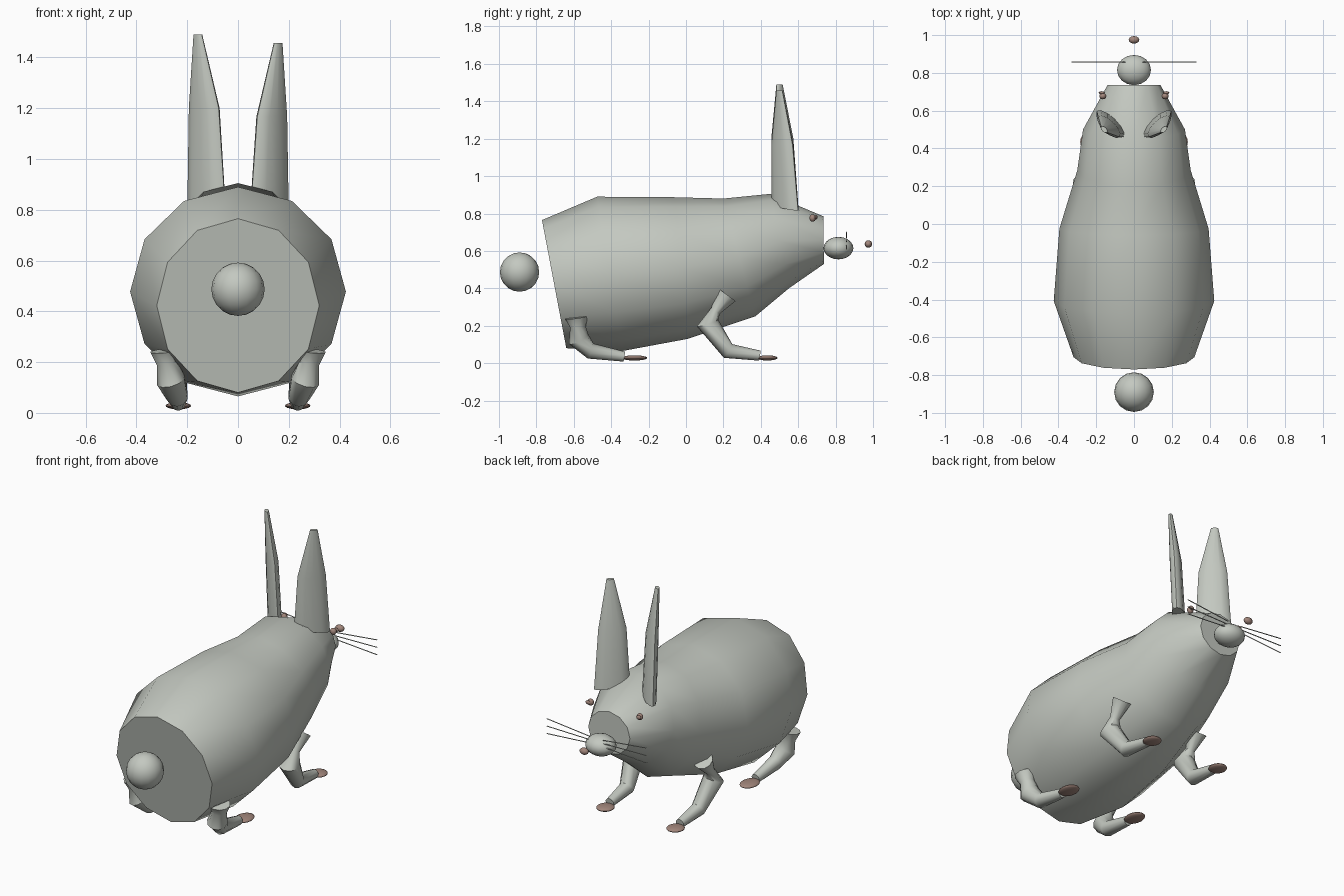
import bpy, bmesh, math
from mathutils import Vector

if "Cube" in bpy.data.objects:
    bpy.data.objects.remove(bpy.data.objects["Cube"], do_unlink=True)


def material(name, color):
    mat = bpy.data.materials.new(name)
    mat.use_nodes = True
    mat.diffuse_color = (*color, 1)
    mat.node_tree.nodes["Principled BSDF"].inputs["Base Color"].default_value = (*color, 1)
    return mat


FUR = material("pale grey fur", (0.55, 0.58, 0.53))
BROWN = material("muted brown", (0.36, 0.24, 0.20))


def finish(name, bm, mat, angle=40):
    bmesh.ops.recalc_face_normals(bm, faces=bm.faces)
    mesh = bpy.data.meshes.new(name)
    bm.to_mesh(mesh)
    bm.free()
    mesh.materials.append(mat)
    obj = bpy.data.objects.new(name, mesh)
    bpy.context.collection.objects.link(obj)
    bpy.ops.object.select_all(action="DESELECT")
    obj.select_set(True)
    bpy.context.view_layer.objects.active = obj
    bpy.ops.object.shade_smooth_by_angle(angle=math.radians(angle))
    return obj


def loft(name, rings, sides, mat):
    """Skin a closed tube over rings given as (centre, side vector, up vector)."""
    bm = bmesh.new()
    loops = []
    for c, u, v in rings:
        turns = [math.tau * i / sides for i in range(sides)]
        loops.append([bm.verts.new(c + u * math.sin(t) + v * math.cos(t)) for t in turns])
    for a, b in zip(loops, loops[1:]):
        for i in range(sides):
            j = (i + 1) % sides
            bm.faces.new((a[i], a[j], b[j], b[i]))
    bm.faces.new(loops[0])
    bm.faces.new(loops[-1])
    return finish(name, bm, mat)


def ball(name, centre, radii, mat, segments=16):
    bm = bmesh.new()
    bmesh.ops.create_uvsphere(bm, u_segments=segments, v_segments=segments // 2 + 2, radius=1)
    for v in bm.verts:
        v.co = Vector(centre) + v.co * Vector(radii)
    return finish(name, bm, mat)


def limb(name, points, mat, sides=10):
    """Tube through (x, y, z, radius) points bending in the side plane."""
    pts = [Vector(p[:3]) for p in points]
    rings = []
    for i, p in enumerate(pts):
        along = (pts[min(i + 1, len(pts) - 1)] - pts[max(i - 1, 0)]).normalized()
        up = along.cross(Vector((1, 0, 0))).normalized()
        side = up.cross(along)
        rings.append((p, side * points[i][3], up * points[i][3]))
    return loft(name, rings, sides, mat)


# Body: slanted rings given by top (y, z), bottom (y, z) and half width
body = [
    ((-0.77, 0.765), (-0.64, 0.08), 0.32),
    ((-0.475, 0.89), (-0.34, 0.065), 0.425),
    ((-0.06, 0.887), (0.01, 0.13), 0.395),
    ((0.2, 0.88), (0.37, 0.25), 0.30),
    ((0.45, 0.905), (0.55, 0.40), 0.27),
    ((0.735, 0.785), (0.737, 0.53), 0.14),
]
rings = []
for top, bottom, half in body:
    t, b = Vector((0, *top)), Vector((0, *bottom))
    rings.append(((t + b) / 2, Vector((half, 0, 0)), (t - b) / 2))
loft("body", rings, 12, FUR)

# Tail, snout and nose
ball("tail", (0, -0.89, 0.487), (0.105, 0.105, 0.105), FUR)
ball("snout", (0, 0.815, 0.615), (0.09, 0.08, 0.06), FUR)
ball("nose", (0, 0.975, 0.637), (0.028, 0.02, 0.02), BROWN, 12)

front_leg = [(0.27, 0.22, 0.365, 0.056), (0.27, 0.158, 0.28, 0.028),
             (0.265, 0.115, 0.215, 0.06), (0.24, 0.225, 0.065, 0.043),
             (0.235, 0.395, 0.04, 0.027)]
back_leg = [(0.285, -0.585, 0.245, 0.062), (0.28, -0.578, 0.195, 0.042),
            (0.265, -0.575, 0.13, 0.058), (0.24, -0.51, 0.065, 0.043),
            (0.235, -0.33, 0.035, 0.027)]

for label, s, ear_top in (("left", 1, 1.457), ("right", -1, 1.49)):
    # Legs and feet
    for part, path, foot_y, foot_len in (("front", front_leg, 0.435, 0.054),
                                         ("back", back_leg, -0.275, 0.068)):
        limb(f"{label}_{part}_leg", [(s * x, y, z, r) for x, y, z, r in path], FUR)
        ball(f"{label}_{part}_foot", (s * 0.235, foot_y, 0.028),
             (0.05, foot_len, 0.014), BROWN)

    # Ear: flattened cone turned diagonally
    wide = Vector((s * 0.72, 0.69, 0))
    thin = Vector((s * -0.69, 0.72, 0))
    ear = []
    for x, y, z, w, t in ((0.125, 0.53, 0.83, 0.1, 0.035),
                          (0.133, 0.515, ear_top - 0.29, 0.079, 0.033),
                          (0.158, 0.5, ear_top, 0.021, 0.012)):
        slope = Vector((0, 0, -0.015)) if z < 1 else Vector()
        ear.append((Vector((s * x, y, z)), wide * w + slope, thin * t))
    loft(f"{label}_ear", ear, 12, FUR)

    # Eye and its small glint bead
    ball(f"{label}_eye", (s * 0.165, 0.677, 0.776), (0.019, 0.017, 0.02), BROWN, 12)
    ball(f"{label}_eye_bead", (s * 0.17, 0.695, 0.78), (0.017, 0.008, 0.012), BROWN, 8)

    # Whiskers fanning out from the snout
    for i, (z0, z1) in enumerate(((0.63, 0.61), (0.65, 0.655), (0.67, 0.70))):
        a, b = Vector((s * 0.045, 0.857, z0)), Vector((s * 0.332, 0.857, z1))
        up, out = Vector((0, 0, 0.003)), Vector((0, 0.003, 0))
        loft(f"{label}_whisker_{i + 1}", [(a, out, up), (b, out, up)], 6, FUR)
